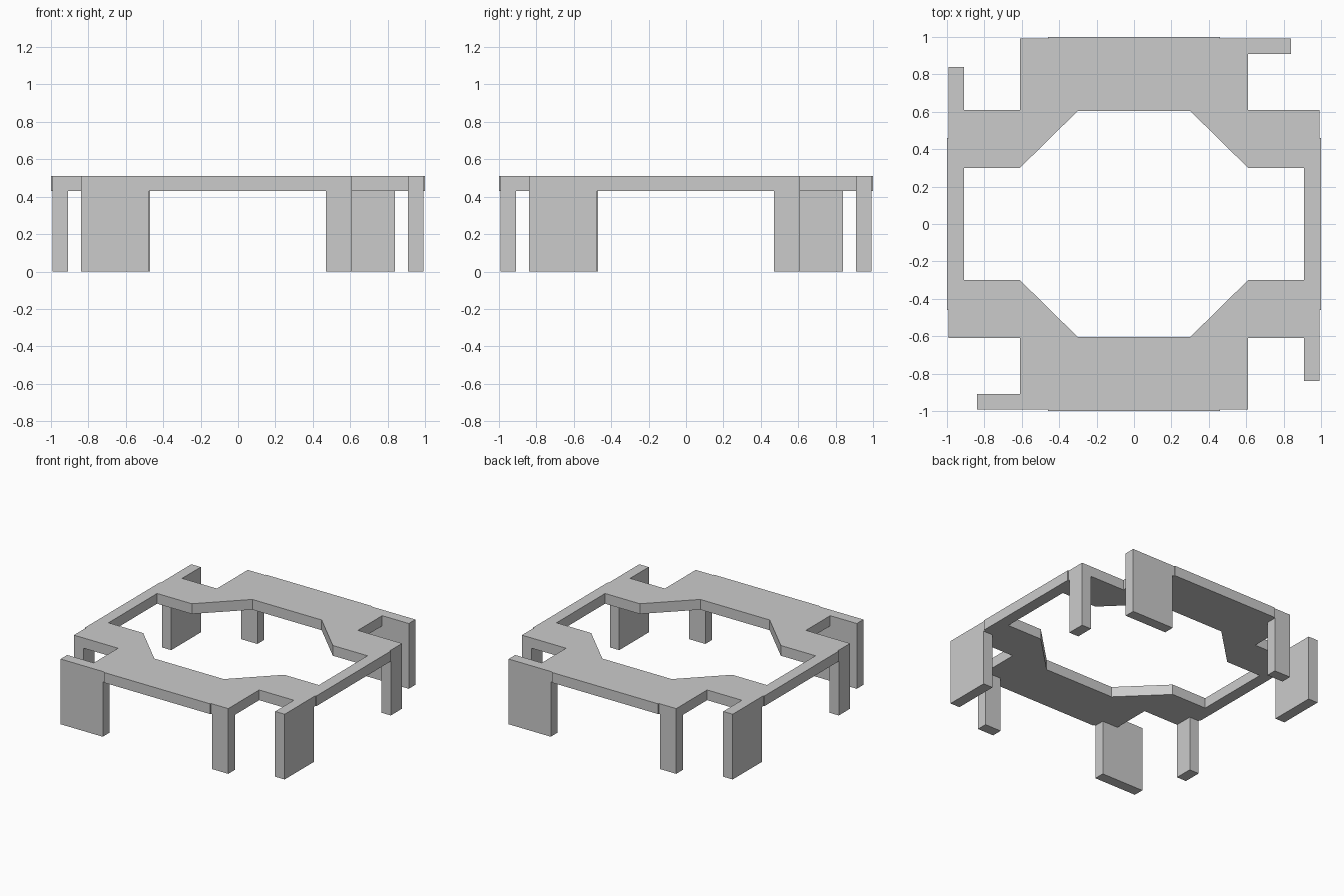
import bpy
import bmesh
from math import pi
from mathutils import Matrix, Vector

cube = bpy.data.objects.get("Cube")
if cube:
    bpy.data.objects.remove(cube, do_unlink=True)

grey = bpy.data.materials.new("light grey")
grey.use_nodes = True
grey.diffuse_color = (0.6, 0.6, 0.6, 1)
grey.node_tree.nodes["Principled BSDF"].inputs["Base Color"].default_value = (0.6, 0.6, 0.6, 1)

TOP, UNDER = 0.51, 0.43      # deck top and underside
EDGE, INNER = 0.992, 0.91    # outer and inner face of the rim


def prism(name, points, offset, turn=0.0):
    """Extrude a flat outline along offset, then turn it about z."""
    bm = bmesh.new()
    face = bm.faces.new([bm.verts.new(p) for p in points])
    new = bmesh.ops.extrude_face_region(bm, geom=[face])["geom"]
    moved = [v for v in new if isinstance(v, bmesh.types.BMVert)]
    bmesh.ops.translate(bm, verts=moved, vec=Vector(offset))
    bmesh.ops.recalc_face_normals(bm, faces=bm.faces)
    bmesh.ops.transform(bm, matrix=Matrix.Rotation(turn, 4, "Z"), verts=bm.verts)
    mesh = bpy.data.meshes.new(name)
    bm.to_mesh(mesh)
    bm.free()
    mesh.materials.append(grey)
    obj = bpy.data.objects.new(name, mesh)
    bpy.context.collection.objects.link(obj)
    return obj


def flat(points):
    return [(x, y, UNDER) for x, y in points]


def upright(points):
    return [(x, -EDGE, z) for x, z in points]


# Front and back deck halves, notched corners and chamfered opening
half = [(0.61, -EDGE), (0.61, -0.61), (EDGE, -0.61), (EDGE, -0.3), (0.61, -0.3), (0.3, -0.605)]
outline = half + [(-x, y) for x, y in reversed(half)]
for name, turn in (("front_deck", 0), ("back_deck", pi)):
    prism(name, flat(outline), (0, 0, TOP - UNDER), turn)

# Thin rails joining the halves at the sides
rail = [(INNER, -0.3), (EDGE, -0.3), (EDGE, 0.3), (INNER, 0.3)]
for name, turn in (("left_rail", 0), ("right_rail", pi)):
    prism(name, flat(rail), (0, 0, TOP - UNDER), turn)

# Each side: a wide leg reaching past the deck, a narrow leg, a raised rim strip
wide = [(-0.84, 0), (-0.475, 0), (-0.475, UNDER), (-0.61, UNDER), (-0.61, TOP), (-0.84, TOP)]
narrow = [(0.47, 0), (0.61, 0), (0.61, UNDER), (0.47, UNDER)]
strip = [(-0.46, UNDER), (0.46, UNDER), (0.46, TOP), (-0.46, TOP)]
for i, side in enumerate(("front", "left", "back", "right")):
    turn = i * pi / 2
    prism(side + "_wide_leg", upright(wide), (0, EDGE - INNER, 0), turn)
    prism(side + "_narrow_leg", upright(narrow), (0, EDGE - INNER, 0), turn)
    prism(side + "_rim_strip", upright(strip), (0, EDGE - 1, 0), turn)
